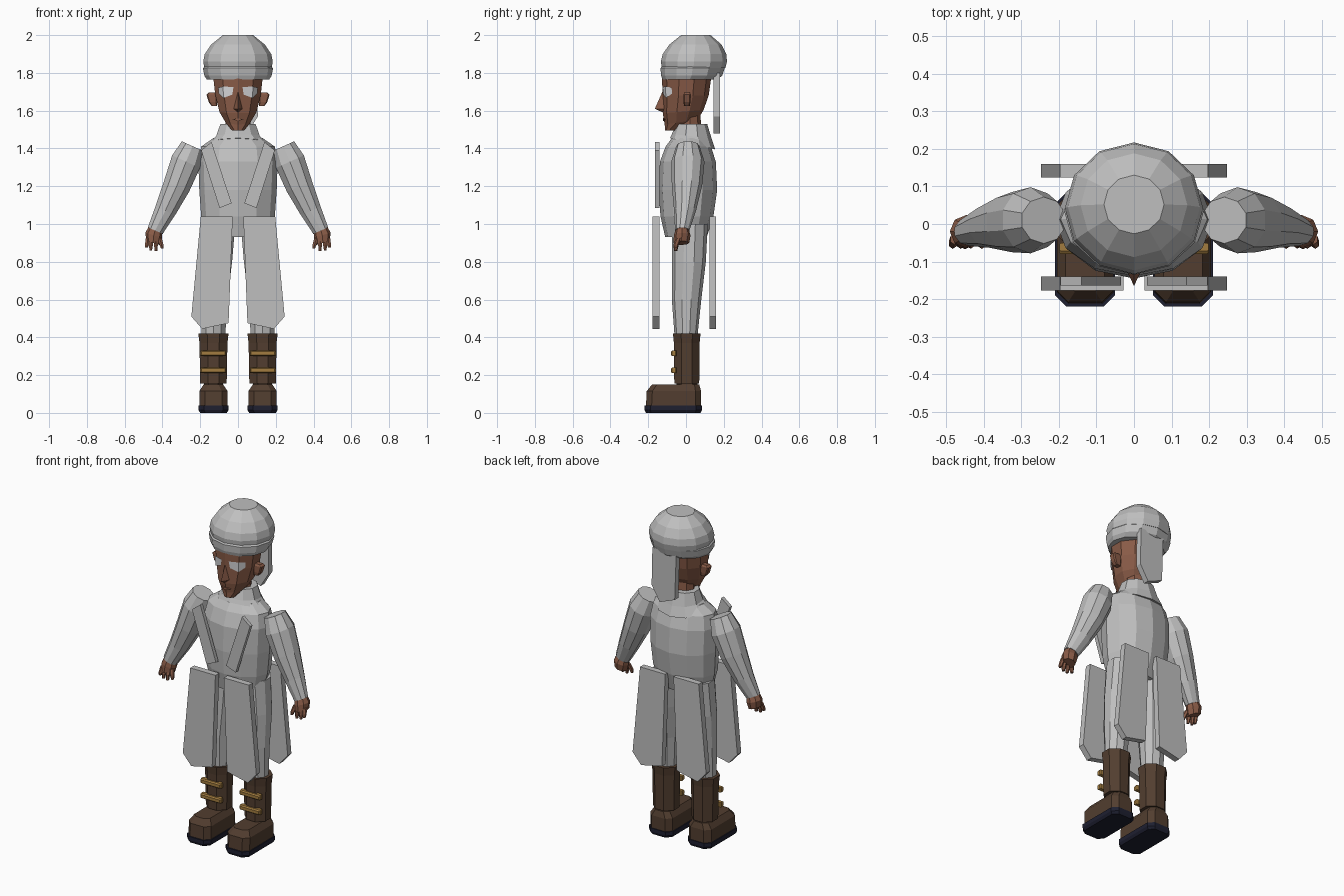
import bpy, bmesh
from math import sin, cos, pi, tan


def mat(name, rgb):
    m = bpy.data.materials.new(name)
    m.diffuse_color = (*rgb, 1)
    return m


CLOTH = mat("grey cloth", (0.52, 0.52, 0.52))
SKIN = mat("brown skin", (0.25, 0.105, 0.063))
LEATHER = mat("dark leather", (0.085, 0.048, 0.029))
SOLE = mat("navy rubber", (0.013, 0.014, 0.03))
GOLD = mat("gold strap", (0.36, 0.20, 0.05))
EYE = mat("pale eye", (0.68, 0.68, 0.70))


def build(name, verts, faces, material):
    me = bpy.data.meshes.new(name)
    bm = bmesh.new()
    vs = [bm.verts.new(v) for v in verts]
    for f in faces:
        bm.faces.new([vs[i] for i in f])
    bmesh.ops.recalc_face_normals(bm, faces=bm.faces)
    bm.to_mesh(me)
    bm.free()
    me.materials.append(material)
    ob = bpy.data.objects.new(name, me)
    bpy.context.collection.objects.link(ob)
    return ob


def skin_rings(name, rings, material):
    """Join equal-length rings with quads and cap both ends."""
    n = len(rings[0])
    verts = [p for r in rings for p in r]
    faces = [(k * n + i, k * n + (i + 1) % n, (k + 1) * n + (i + 1) % n, (k + 1) * n + i)
             for k in range(len(rings) - 1) for i in range(n)]
    faces += [tuple(range(n)), tuple(range(len(verts) - n, len(verts)))]
    return build(name, verts, faces, material)


def loft(name, sections, material, n=12, flat=False, s=1, roll=0.0):
    """Elliptic sections (x, y, z, rx, ry, slope in y); s mirrors in x."""
    rings = []
    grow = 1 / cos(pi / n) if flat else 1
    for x, y, z, rx, ry, *slope in sections:
        ring = []
        for i in range(n):
            a = 2 * pi * i / n - pi / 2 + (pi / n if flat else 0)
            u, v = cos(a) * rx * grow, sin(a) * ry * grow
            dz = u * sin(roll) + (slope[0] * v if slope else 0)
            ring.append((s * (x + u * cos(roll)), y + v, z + dz))
        rings.append(ring)
    return skin_rings(name, rings, material)


def stack(name, levels, material, s=1):
    """Chamfered rectangles (z, x0, x1, y0, y1, chamfer) stacked upward."""
    rings = []
    for z, x0, x1, y0, y1, c in levels:
        plan = [(x0 + c, y0), (x1 - c, y0), (x1, y0 + c), (x1, y1 - c),
                (x1 - c, y1), (x0 + c, y1), (x0, y1 - c), (x0, y0 + c)]
        rings.append([(s * x, y, z) for x, y in plan])
    return skin_rings(name, rings, material)


def plate(name, outline, y0, y1, material, s=1):
    """Outline in x-z given thickness along y."""
    return skin_rings(name, [[(s * x, y, z) for x, z in outline] for y in (y0, y1)], material)


# Turban: rolled band, dome and hanging tail
loft("turban_band", [(0, 0.02, 1.765, 0.165, 0.145), (0, 0.03, 1.785, 0.178, 0.162),
                     (0, 0.035, 1.825, 0.186, 0.17), (0, 0.035, 1.84, 0.17, 0.16)], CLOTH)
loft("turban_dome", [(0, 0.04, 1.825, 0.178, 0.168), (0, 0.042, 1.86, 0.184, 0.175),
                     (0, 0.045, 1.90, 0.176, 0.168), (0, 0.05, 1.95, 0.142, 0.138),
                     (0, 0.052, 2.0, 0.08, 0.078)], CLOTH)
plate("turban_tail", [(-0.06, 1.80), (0.10, 1.80), (0.105, 1.57), (0.05, 1.48), (-0.05, 1.52)],
      0.145, 0.18, CLOTH)

# Head with tapered jaw
loft("head", [(0, -0.08, 1.495, 0.033, 0.03), (0, -0.025, 1.54, 0.068, 0.088, 0.15),
              (0, -0.015, 1.595, 0.103, 0.108, 0.08), (0, -0.002, 1.68, 0.126, 0.122),
              (0, 0.003, 1.77, 0.137, 0.13), (0, 0.01, 1.83, 0.12, 0.115)], SKIN, n=10)
loft("neck", [(0, 0.025, 1.44, 0.07, 0.06), (0, 0.02, 1.60, 0.065, 0.055)], SKIN, n=8)
build("nose", [(0, -0.125, 1.70), (0.028, -0.105, 1.61), (0, -0.165, 1.61),
               (-0.028, -0.105, 1.61), (0, -0.11, 1.585)],
      [(0, 1, 2), (0, 2, 3), (2, 1, 4), (2, 4, 3), (0, 3, 4, 1)], SKIN)
plate("lips", [(-0.03, 1.555), (0, 1.56), (0.03, 1.555), (0, 1.545)], -0.122, -0.09, SKIN)

# Torso and collar
loft("torso", [(0, 0.0, 0.93, 0.165, 0.11), (0, 0.005, 1.04, 0.195, 0.14),
               (0, 0.01, 1.18, 0.205, 0.155), (0, 0.01, 1.33, 0.21, 0.148),
               (0, 0.012, 1.41, 0.195, 0.12), (0, 0.02, 1.455, 0.13, 0.095)], CLOTH)
loft("collar", [(0, 0.035, 1.425, 0.155, 0.12, -0.25), (0, 0.03, 1.465, 0.12, 0.105, -0.1),
                (0, 0.03, 1.53, 0.098, 0.082)], CLOTH, n=10)

PANEL = [(0.028, 1.04), (0.197, 1.04), (0.247, 0.51), (0.19, 0.445), (0.05, 0.475)]
LAPEL = [(0.198, 1.39), (0.118, 1.434), (0.034, 1.11), (0.098, 1.085)]
LAPEL = [(0.195, 1.39), (0.14, 1.434), (0.034, 1.11), (0.098, 1.085)]

for side, s in (("left", 1), ("right", -1)):
    # Face details
    top = [(0.024, -0.124, 1.725), (0.079, -0.109, 1.728), (0.105, -0.076, 1.722)]
    low = [(0.030, -0.120, 1.685), (0.077, -0.106, 1.667), (0.102, -0.074, 1.69)]
    build(side + "_eye", [(s * x, y, z) for x, y, z in top + low],
          [(0, 1, 4, 3), (1, 2, 5, 4)], EYE)
    stack(side + "_ear", [(1.625, 0.11, 0.14, -0.01, 0.02, 0.004),
                          (1.645, 0.11, 0.155, -0.014, 0.024, 0.006),
                          (1.685, 0.11, 0.167, -0.014, 0.026, 0.006),
                          (1.695, 0.11, 0.155, -0.008, 0.02, 0.004)], SKIN, s)

    # Coat lapel and skirt panels
    plate(side + "_lapel", LAPEL, -0.163, -0.14, CLOTH, s)
    plate(side + "_front_coat_panel", PANEL, -0.177, -0.14, CLOTH, s)
    plate(side + "_back_coat_panel", PANEL, 0.124, 0.16, CLOTH, s)

    # Sleeve
    loft(side + "_sleeve", [(0.24, 0.01, 1.412, 0.066, 0.062), (0.275, 0.01, 1.33, 0.085, 0.088),
                            (0.325, 0.005, 1.20, 0.076, 0.08), (0.385, -0.005, 1.07, 0.06, 0.058),
                            (0.438, -0.02, 0.965, 0.045, 0.038)], CLOTH, n=10, s=s, roll=0.42)
    # Hand with thumb and fingers
    loft(side + "_hand", [(0.434, -0.02, 0.985, 0.036, 0.03), (0.446, -0.02, 0.94, 0.046, 0.044),
                          (0.45, -0.025, 0.90, 0.038, 0.042)], SKIN, n=8, s=s, roll=0.3)
    for i, (x, dx, z) in enumerate([(0.415, -0.014, 0.87), (0.436, -0.002, 0.858),
                                    (0.458, 0.004, 0.86), (0.477, 0.007, 0.875)]):
        loft(f"{side}_finger_{i + 1}", [(x, -0.04, 0.925, 0.013, 0.015),
                                        (x + dx * 0.7, -0.052, 0.89, 0.012, 0.014),
                                        (x + dx, -0.055, z, 0.008, 0.009)], SKIN, n=6, s=s)

    # Trouser leg
    loft(side + "_trouser_leg", [(0.13, 0, 0.40, 0.065, 0.06), (0.125, 0.003, 0.60, 0.073, 0.078),
                                 (0.115, 0.015, 0.80, 0.088, 0.09),
                                 (0.10, 0.02, 1.0, 0.09, 0.095)], CLOTH, n=10, s=s)

    # Boot: shaft, ankle, foot, sole and straps
    loft(side + "_boot_shaft", [(0.13, 0.004, 0.155, 0.07, 0.066), (0.13, 0.004, 0.37, 0.074, 0.068),
                                (0.13, 0.004, 0.42, 0.08, 0.073)], LEATHER, n=8, flat=True, s=s)
    stack(side + "_ankle", [(0.13, 0.08, 0.18, -0.05, 0.06, 0.025),
                            (0.17, 0.08, 0.18, -0.05, 0.06, 0.025)], LEATHER, s)
    stack(side + "_boot_foot", [(0.035, 0.055, 0.205, -0.212, 0.08, 0.03),
                                (0.115, 0.055, 0.205, -0.208, 0.08, 0.03),
                                (0.15, 0.078, 0.182, -0.18, 0.07, 0.025)], LEATHER, s)
    stack(side + "_boot_sole", [(0.0, 0.06, 0.2, -0.212, 0.077, 0.028),
                                (0.015, 0.05, 0.21, -0.219, 0.084, 0.03),
                                (0.038, 0.05, 0.21, -0.219, 0.084, 0.03)], SOLE, s)
    for name, z in (("upper", 0.30), ("lower", 0.21)):
        stack(f"{side}_{name}_boot_strap", [(z, 0.065, 0.198, -0.072, -0.05, 0.004),
                                            (z + 0.006, 0.063, 0.2, -0.08, -0.05, 0.006),
                                            (z + 0.024, 0.063, 0.2, -0.08, -0.05, 0.006),
                                            (z + 0.03, 0.065, 0.198, -0.072, -0.05, 0.004)], GOLD, s)
